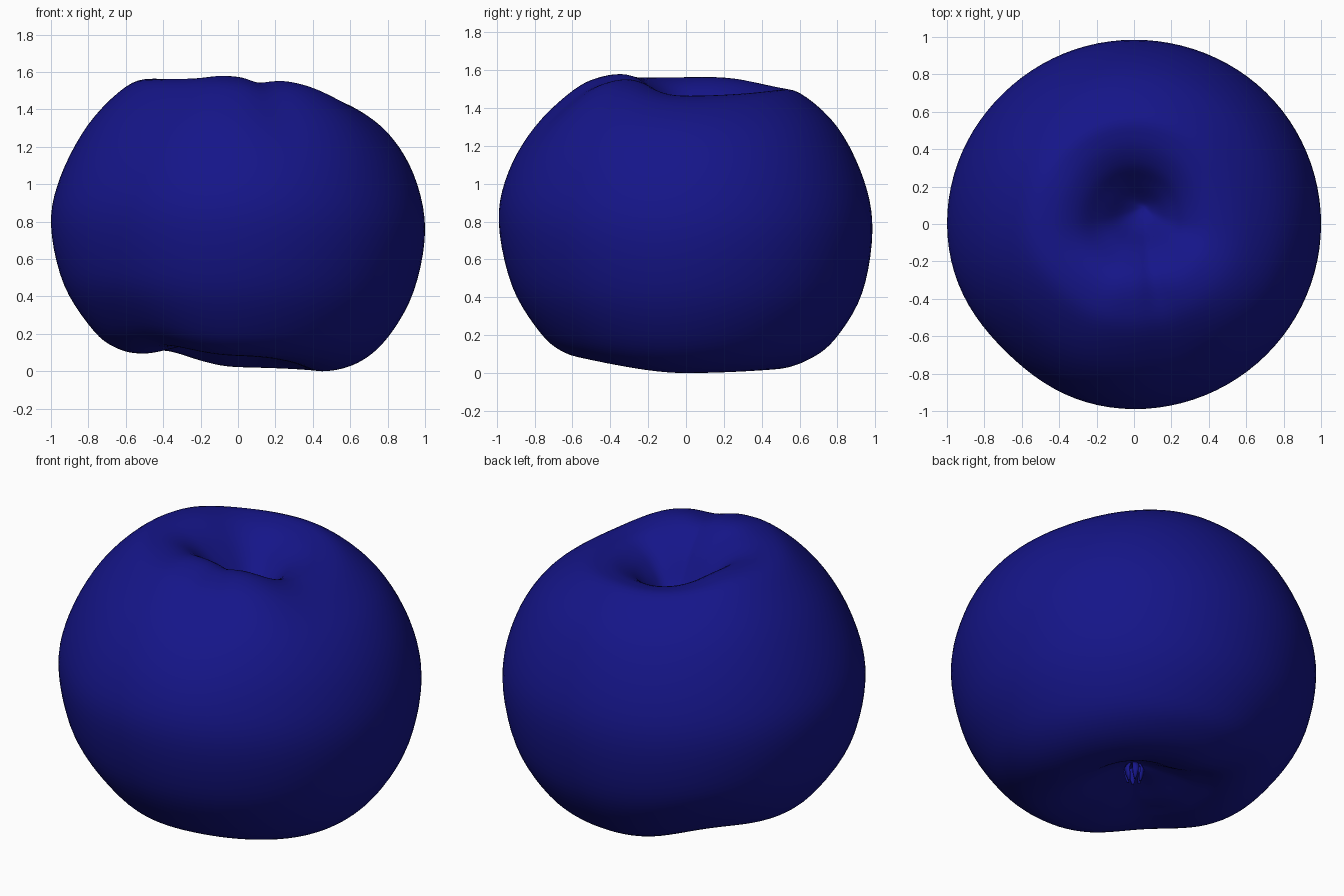
import bpy, bmesh, math
from mathutils import Vector

if "Cube" in bpy.data.objects:
    bpy.data.objects.remove(bpy.data.objects["Cube"])

SEG, SUB = 96, 5

# Half profiles (radius, height), stem hollow to base hollow, for +x, +y, -x, -y
PX = [(0, 1.21), (.08, 1.25), (.18, 1.35), (.29, 1.43), (.42, 1.465), (.6, 1.42), (.8, 1.275), (.94, 1.05),
      (1, .76), (.94, .43), (.8, .18), (.64, .045), (.45, 0), (.31, .045), (.18, .13), (.07, .19), (0, .2)]
PY = [(0, 1.21), (.08, 1.24), (.2, 1.33), (.32, 1.43), (.46, 1.49), (.6, 1.48), (.8, 1.3), (.94, 1.02),
      (.985, .75), (.93, .42), (.79, .18), (.65, .07), (.48, .02), (.31, .06), (.18, .13), (.07, .19), (0, .2)]
NX = [(0, 1.21), (.08, 1.26), (.19, 1.4), (.31, 1.52), (.45, 1.562), (.6, 1.52), (.8, 1.32), (.95, 1.04),
      (1, .78), (.93, .46), (.77, .21), (.64, .115), (.5, .09), (.34, .12), (.18, .165), (.07, .19), (0, .2)]
NY = [(0, 1.21), (.08, 1.28), (.18, 1.46), (.3, 1.565), (.45, 1.56), (.6, 1.49), (.8, 1.3), (.94, 1.06),
      (.99, .8), (.92, .46), (.77, .21), (.64, .105), (.5, .08), (.33, .1), (.18, .15), (.07, .19), (0, .2)]
# Rim bumps: angle, height, angular width
TOP_BUMPS = [(318, .03, 20), (287, -.025, 11), (150, .012, 20), (255, .008, 12)]
BASE_BUMPS = [(225, .05, 26), (135, .05, 26)]
# Corner radius changes: angle, amount, width
CORNERS = [(225, -.028, 22), (45, .004, 25), (135, -.004, 22)]


def bump(table, a):
    total = 0
    for centre, amount, width in table:
        d = (math.degrees(a) - centre + 180) % 360 - 180
        total += amount * math.exp(-(d / width) ** 2)
    return total


def clamp(x):
    return max(0, min(1, x))


def smooth(points):
    """Catmull-Rom curve through the points."""
    p = [Vector(q) for q in points]
    p = [Vector((-p[1].x, p[1].y))] + p + [Vector((-p[-2].x, p[-2].y))]
    out = []
    for i in range(1, len(p) - 2):
        a, b, c, d = p[i - 1:i + 3]
        for k in range(SUB):
            t = k / SUB
            out.append(.5 * (2 * b + (c - a) * t + (2 * a - 5 * b + 4 * c - d) * t * t
                             + (3 * b - a - 3 * c + d) * t ** 3))
    return out + [p[-2]]


def finish(bm, name, mat):
    bmesh.ops.recalc_face_normals(bm, faces=bm.faces)
    mesh = bpy.data.meshes.new(name)
    bm.to_mesh(mesh)
    bm.free()
    mesh.materials.append(mat)
    for f in mesh.polygons:
        f.use_smooth = True
    ob = bpy.data.objects.new(name, mesh)
    bpy.context.collection.objects.link(ob)
    return ob


blue = bpy.data.materials.new("blue_skin")
blue.diffuse_color = (.0075, .0075, .25, 1)
blue.use_nodes = True
blue.node_tree.nodes["Principled BSDF"].inputs["Base Color"].default_value = blue.diffuse_color

# Apple body: the four profiles blended around the axis
profiles = [smooth(p) for p in (PX, PY, NX, NY)]
rows = len(profiles[0])
bm = bmesh.new()


def point(j, a):
    q = a / (math.pi / 2)
    i = int(q) % 4
    t = q - int(q)
    t = .5 - .5 * math.cos(math.pi * t)
    r, z = profiles[i][j].lerp(profiles[(i + 1) % 4][j], t)
    upper = j < rows / 2
    edge = clamp(r / .4)
    if upper:
        z += bump(TOP_BUMPS, a) * clamp((z - 1) / .4) * edge
    else:
        z += bump(BASE_BUMPS, a) * clamp((.5 - z) / .35) * edge
    # stem hollow sits off centre
    s = clamp(1 - r / .45) ** 2 if upper else 0
    r *= 1 + bump(CORNERS, a)
    return Vector((r * math.cos(a) + .05 * s, r * math.sin(a) + .09 * s, z))


rings = []
for j in range(1, rows - 1):
    rings.append([bm.verts.new(point(j, 2 * math.pi * k / SEG)) for k in range(SEG)])
top = bm.verts.new(point(0, 0))
bottom = bm.verts.new(point(rows - 1, 0))
for k in range(SEG):
    n = (k + 1) % SEG
    bm.faces.new((top, rings[0][k], rings[0][n]))
    bm.faces.new((bottom, rings[-1][n], rings[-1][k]))
    for a, b in zip(rings, rings[1:]):
        bm.faces.new((a[k], b[k], b[n], a[n]))
finish(bm, "apple_body", blue)

# Calyx: small dried sepals hanging in the base hollow
bm = bmesh.new()
for k in range(6):
    a = 2 * math.pi * k / 6
    out = Vector((math.cos(a), math.sin(a), 0))
    side = Vector((-math.sin(a), math.cos(a), 0))
    prev = None
    for r, z, w in ((.03, .21, .014), (.05, .17, .018), (.042, .13, .013), (.035, .1, .004)):
        c = out * r + Vector((0, 0, z))
        ring = [bm.verts.new(c + side * w * u + out * .006 * v)
                for u, v in ((-1, -1), (1, -1), (1, 1), (-1, 1))]
        if prev:
            for i in range(4):
                bm.faces.new((prev[i], prev[(i + 1) % 4], ring[(i + 1) % 4], ring[i]))
        else:
            bm.faces.new(ring)
        prev = ring
    bm.faces.new(prev)
finish(bm, "calyx", blue)
